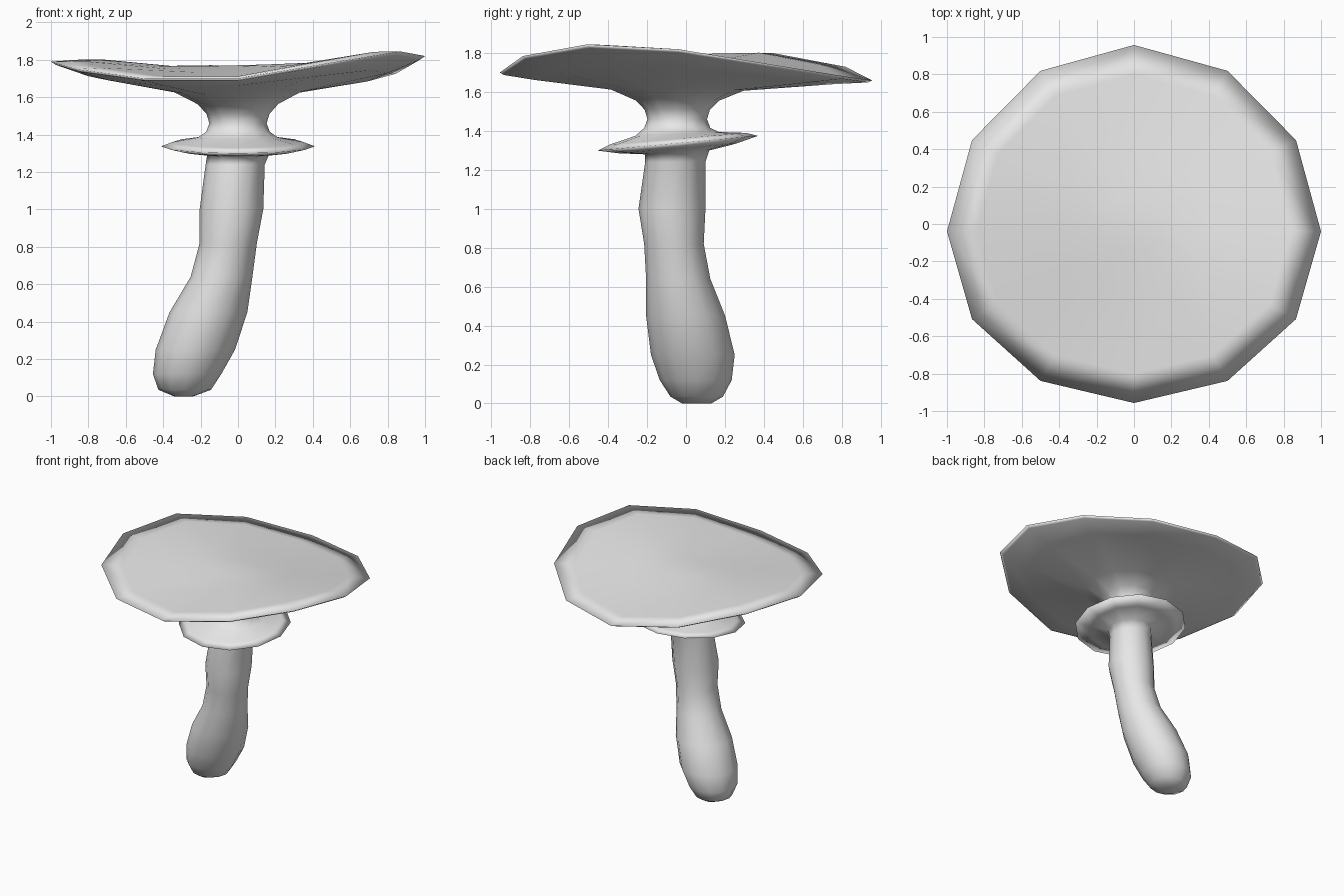
import bpy, bmesh
from math import sin, cos, pi

cube = bpy.data.objects.get("Cube")
if cube:
    bpy.data.objects.remove(cube)

SIDES = 12
# height of the warped cap edge around the rim, relative to its mean of 1.75
WARP = [.07, -.01, -.07, -.09, -.02, .05, .04, 0, -.05, -.05, .035, .095]

grey = bpy.data.materials.new("pale grey")
grey.use_nodes = True
grey.diffuse_color = (.8, .8, .8, 1)
grey.node_tree.nodes["Principled BSDF"].inputs["Base Color"].default_value = (.8, .8, .8, 1)

bm = bmesh.new()
rings = []


def ring(x, y, z, rx, ry=None, warp=0, tilt=0):
    """Add one cross-section; warp bends it like the cap edge, tilt lifts its back."""
    verts = []
    for i in range(SIDES):
        a = 2 * pi * i / SIDES
        fold = -.04 * cos(a) ** 2 * warp
        verts.append(bm.verts.new((x + rx * cos(a), y + (ry or rx) * sin(a) + fold,
                                   z + WARP[i] * warp + tilt * sin(a))))
    rings.append(verts)


# stem, from the foot up: x, y, z, x radius, y radius
for section in [(-.29, .055, 0, .05, .075), (-.285, .055, .035, .14, .135),
                (-.272, .05, .12, .183, .185), (-.228, .035, .25, .212, .215),
                (-.158, -.002, .45, .208, .203), (-.088, -.04, .64, .165, .165),
                (-.052, -.062, .82, .153, .153), (-.035, -.072, 1, .17, .172),
                (-.015, -.055, 1.24, .158, .155)]:
    ring(*section)

# skirt round the stem
ring(0, -.045, 1.29, .165, tilt=.01)
ring(0, -.042, 1.31, .3, tilt=.025)
ring(0, -.042, 1.337, .412, tilt=.038)
ring(0, -.042, 1.36, .35, tilt=.03)
ring(0, -.045, 1.385, .215, tilt=.01)

# neck flaring into the underside of the cap
for z, r, w in [(1.415, .17, 0), (1.46, .153, 0), (1.51, .168, 0),
                (1.56, .215, .05), (1.62, .34, .15)]:
    ring(0, -.045, z, r, warp=w)
ring(0, -.01, 1.69, .8, .77, .55)

# rim and top of the cap
ring(0, 0, 1.735, .975, .935, .95)
ring(0, 0, 1.75, 1, .957, 1)
ring(0, 0, 1.757, .84, .8, .9)
ring(0, 0, 1.75, .42, .4, .35)
ring(0, 0, 1.767, .16, .15, .08)

# skin between neighbouring sections, closed at both ends
for low, high in zip(rings, rings[1:]):
    for i in range(SIDES):
        j = (i + 1) % SIDES
        bm.faces.new((low[i], low[j], high[j], high[i]))
bm.faces.new(rings[0][::-1])
bm.faces.new(rings[-1])
for face in bm.faces:
    face.smooth = True

mesh = bpy.data.meshes.new("mushroom")
bm.to_mesh(mesh)
bm.free()
mesh.materials.append(grey)
bpy.context.collection.objects.link(bpy.data.objects.new("mushroom", mesh))
